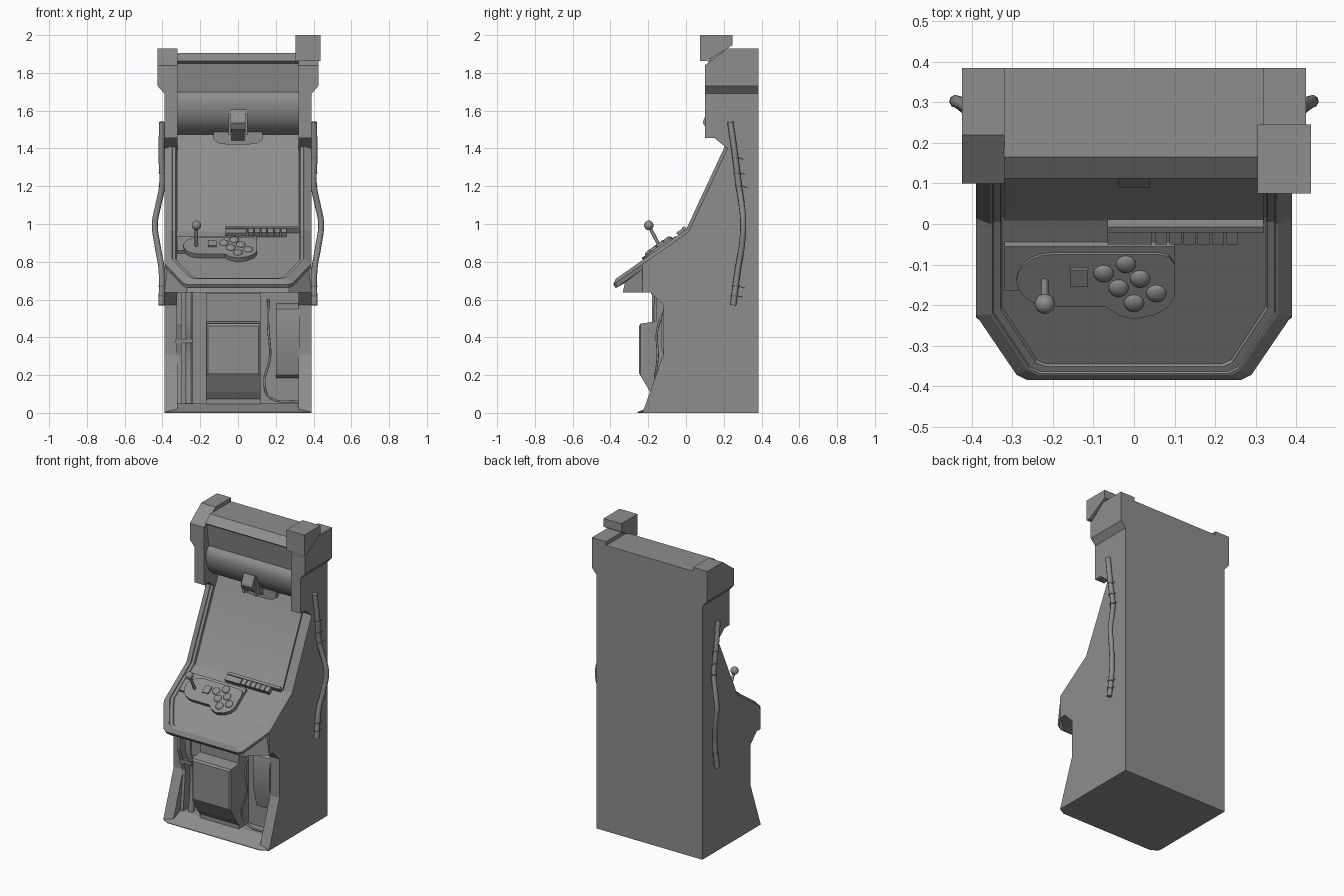
import bpy, bmesh, math
from mathutils import Vector

if "Cube" in bpy.data.objects:
    bpy.data.objects.remove(bpy.data.objects["Cube"])


def loft(name, rings, closed=True, cap=True, smooth=False):
    bm = bmesh.new()
    vs = [[bm.verts.new(p) for p in r] for r in rings]
    n = len(rings[0])
    for a, b in zip(vs, vs[1:]):
        for i in range(n if closed else n - 1):
            j = (i + 1) % n
            bm.faces.new((a[i], a[j], b[j], b[i]))
    if cap:
        bm.faces.new(vs[0])
        bm.faces.new(vs[-1])
    bmesh.ops.recalc_face_normals(bm, faces=bm.faces)
    me = bpy.data.meshes.new(name)
    bm.to_mesh(me)
    bm.free()
    ob = bpy.data.objects.new(name, me)
    bpy.context.collection.objects.link(ob)
    if smooth:
        finish(ob)
    return ob


def finish(ob):
    bpy.ops.object.select_all(action='DESELECT')
    ob.select_set(True)
    bpy.context.view_layer.objects.active = ob
    bpy.ops.object.shade_smooth_by_angle(angle=math.radians(35))


def prism(name, pts, axis, a, b, smooth=False):
    """Extrude a 2D profile along an axis: x uses (y,z), y uses (x,z), z uses (x,y)."""
    k = 'xyz'.index(axis)

    def ring(v):
        return [tuple(list(p[:k]) + [v] + list(p[k:])) for p in pts]
    return loft(name, [ring(a), ring(b)], smooth=smooth)


def box(name, x0, x1, y0, y1, z0, z1):
    return prism(name, [(x0, y0), (x1, y0), (x1, y1), (x0, y1)], 'z', z0, z1)


def tube(name, pts, r):
    cu = bpy.data.curves.new(name, 'CURVE')
    cu.dimensions = '3D'
    cu.bevel_depth, cu.bevel_resolution, cu.resolution_u = r, 2, 5
    cu.use_fill_caps = True
    sp = cu.splines.new('BEZIER')
    sp.bezier_points.add(len(pts) - 1)
    for bp, p in zip(sp.bezier_points, pts):
        bp.co = p
        bp.handle_left_type = bp.handle_right_type = 'AUTO'
    ob = bpy.data.objects.new(name, cu)
    bpy.context.collection.objects.link(ob)


# Sloped control deck and screen planes
SLOPE = 0.70
DECK_N = Vector((0, -SLOPE, 1)).normalized()
SCREEN_N = Vector((0, -0.43, 0.2)).normalized()
MID_N = (DECK_N + SCREEN_N).normalized() * 1.03


def deck(x, y, h=0.0):
    return Vector((x, y, 0.97 + SLOPE * y - 0.017)) + DECK_N * h


def deck_plate(name, pts, h, smooth=False, base=-0.008):
    """Plate standing on the deck; pts are plan positions of its top face."""
    pts = [(x, y + .573 * h) for x, y in pts]
    return loft(name, [[deck(x, y, base) for x, y in pts], [deck(x, y, h) for x, y in pts]],
                smooth=smooth)


def rect(x0, x1, y0, y1):
    return [(x0, y0), (x1, y0), (x1, y1), (x0, y1)]


# Inner body: top, marquee, curved hood, screen, deck support, recessed front
prism('cabinet_core', [
    (.385, 0), (.385, 1.905), (.165, 1.905), (.112, 1.862), (.128, 1.85), (.15, 1.70), (.14, 1.69),
    (.125, 1.67), (.12, 1.64), (.127, 1.59), (.15, 1.54), (.19, 1.50), (.235, 1.475), (.25, 1.475),
    (.008, .957), (-.2, .785), (-.2, .645), (-.06, .645), (-.06, 0)], 'x', -.321, .321, smooth=True)

for s, side in ((-1, 'left'), (1, 'right')):
    # Side walls
    prism('side_wall_' + side, [
        (-.23, 0), (-.12, .31), (-.12, .57), (-.19, .64), (-.23, .64), (-.23, .775), (.005, .93),
        (.225, 1.395), (.15, 1.455), (.10, 1.455), (.10, 1.75), (.385, 1.75), (.385, 0)],
        'x', s * .32, s * .39)
    # Head corner blocks with flared underside
    prism('head_block_' + side, [(.10, 1.73), (.10, 1.84), (.22, 1.93), (.385, 1.93), (.385, 1.73)],
          'x', s * .32, s * .425)
    prism('head_flare_' + side, [(s * .32, 1.69), (s * .39, 1.69), (s * .425, 1.73), (s * .32, 1.73)],
          'y', .10, .385)
    # Side cable with ties
    path = [(.402, .235, 1.54), (.405, .26, 1.36), (.402, .28, 1.2), (.422, .295, 1.1),
            (.440, .303, 1.0), (.425, .295, .88), (.405, .275, .76), (.405, .25, .57)]
    tube('side_cable_' + side, [(s * x, y, z) for x, y, z in path], .016)
    for y, z in ((.262, 1.35), (.27, 1.27), (.28, 1.2), (.263, .67), (.256, .62)):
        bpy.ops.mesh.primitive_cylinder_add(vertices=10, radius=.019, depth=.007, location=(s * .404, y, z))
        bpy.context.object.name = 'cable_tie_' + side
        tube('tie_tail_' + side, [(s * .40, y + .015, z), (s * .408, y + .045, z - .008)], .0015)


# Bevelled rim running round the deck and up both sides of the screen
def rim(d, t):
    half = [Vector((.39 - d, .205, 1.41)) - SCREEN_N * t, Vector((.39 - d, 0, .97)) - MID_N * t]
    for x, y in ((.39 - d, -.235 + .35 * d), (.29 - .8 * d, -.382 + .6 * d),
                 (.265 - .75 * d, -.395 + .65 * d)):
        half.append(Vector((x, y, .97 + SLOPE * y)) - DECK_N * t)
    return half + [Vector((-p.x, p.y, p.z)) for p in reversed(half)]


steps = [(.06, .045), (0, .04), (0, .018), (.035, 0), (.041, 0), (.043, .006), (.060, .007), (.064, .014)]
loft('bezel_rim', [rim(d, t) for d, t in steps], closed=False, cap=False)
inner = rim(.06, .014)[1:-1]
loft('deck_surface', [inner, [p - DECK_N * .03 for p in inner]])

# Box under the deck lip
foot = [(.39, -.19), (.39, -.23), (.27, -.335), (-.27, -.335), (-.39, -.23), (-.39, -.19)]
loft('deck_underbox', [[(x, y, .637) for x, y in foot], [deck(x, y, -.025) for x, y in foot]])

# Deck plates
deck_plate('control_backplate', rect(-.32, .10, -.165, -.055), .018)
plate = [(-.2 + .09 * math.cos(a), -.14 + .065 * math.sin(a))
         for a in [math.radians(90 + 18 * i) for i in range(11)]]
plate += [(-.07, -.205), (-.04, -.225), (.0, -.235), (.05, -.225), (.085, -.205), (.1, -.18), (.1, -.1),
          (.085, -.08), (.06, -.075)]
deck_plate('control_plate', plate, .026, smooth=True)
deck_plate('square_button', rect(-.158, -.113, -.155, -.113), .034)

# Row of keys at the screen foot
deck_plate('key_shelf', rect(-.065, .32, -.022, -.008), .034)
deck_plate('key_block', rect(-.065, .045, -.05, -.02), .028)
for i in range(6):
    x = .052 + i * .035
    deck_plate('key', rect(x, x + .03, -.05, -.02), .030)

# Domed buttons
for x, y in ((-.075, -.107), (-.02, -.084), (.015, -.12), (.055, -.156), (-.038, -.143), (0, -.18)):
    bpy.ops.mesh.primitive_uv_sphere_add(segments=16, ring_count=8, radius=.025,
                                         location=deck(x, y, .026), rotation=(math.atan(SLOPE), 0, 0))
    ob = bpy.context.object
    ob.name = 'round_button'
    ob.scale.z = .55
    finish(ob)

# Joystick
tube('joystick_shaft', [deck(-.22, -.13, 0), Vector((-.22, -.197, .993))], .009)
bpy.ops.mesh.primitive_uv_sphere_add(segments=20, ring_count=12, radius=.025, location=(-.22, -.197, .993))
bpy.context.object.name = 'joystick_ball'
finish(bpy.context.object)

# Camera and its plate at the top of the screen
prism('camera_plate', [(-.13, 1.49), (-.13, 1.445), (-.10, 1.425), (-.04, 1.42), (.04, 1.42), (.10, 1.425),
                       (.13, 1.445), (.13, 1.49)], 'y', .215, .275)
prism('camera_arm', [(.12, 1.51), (.16, 1.53), (.26, 1.46), (.23, 1.43)], 'x', -.035, .035)
prism('camera_head', [(.09, 1.535), (.093, 1.55), (.12, 1.605), (.16, 1.59), (.15, 1.50), (.11, 1.50)],
      'x', -.04, .04)
for s in (-1, 1):
    box('camera_bracket', s * .038, s * .05, .12, .16, 1.47, 1.60)

# Box on the right head corner
prism('top_box', [(.075, 1.862), (.105, 1.862), (.245, 1.945), (.245, 2.0), (.075, 2.0)], 'x', .305, .437)
prism('top_box_stem', [(.13, 1.85), (.13, 1.90), (.20, 1.94), (.20, 1.90)], 'x', .345, .40)

# Base floor wedge
floor = [(.39, -.23), (.34, -.258), (-.34, -.258), (-.39, -.23), (-.39, 0), (.39, 0)]
step = [(.325, -.14), (.3, -.15), (-.3, -.15), (-.325, -.14), (-.325, 0), (.325, 0)]
loft('base_floor', [[(x, y, z) for x, y in ring] for ring, z in ((floor, 0), (floor, .004), (step, .05))])

# Centre panel and projecting door box
box('centre_panel', -.17, .12, -.16, -.05, .04, .65)
box('centre_lintel', -.17, .12, -.185, -.1, .63, .65)


def door(y, z0, z1, i):
    return [(-.17 + i, y, z0), (.12 - i, y, z0), (.12 - i, y, z1), (-.17 + i, y, z1)]


loft('door_box', [door(-.15, .06, .485, 0), door(-.19, .11, .48, 0), door(-.24, .195, .472, .002),
                  door(-.25, .21, .46, .012)])

# Left bent pillar and pipe
prism('left_pillar', [(-.18, .645), (-.18, .47), (-.125, .31), (-.15, .05), (-.05, .05), (-.05, .645)],
      'x', -.325, -.30)
tube('left_pipe', [(-.26, -.15, .64), (-.26, -.15, .46), (-.26, -.11, .32), (-.26, -.12, .04)], .018)
box('left_pipe_clamp', -.33, -.238, -.15, -.06, .37, .39)

# Right side unit with rounded top, and loose cord
prism('right_unit', [(-.05, .18), (-.09, .20), (-.13, .35), (-.13, .50), (-.12, .55), (-.09, .575), (-.05, .58)],
      'x', .20, .325, smooth=True)
tube('loose_cord', [(.16, -.08, .60), (.16, -.15, .45), (.17, -.15, .3), (.14, -.16, .15), (.17, -.14, .08),
                    (.32, -.13, .06)], .006)

# Mid-dark grey finish on every part
grey = bpy.data.materials.new('dark_grey')
grey.diffuse_color = (.27, .27, .27, 1)
grey.use_nodes = True
grey.node_tree.nodes["Principled BSDF"].inputs["Base Color"].default_value = grey.diffuse_color
for ob in bpy.context.collection.objects:
    ob.data.materials.append(grey)
